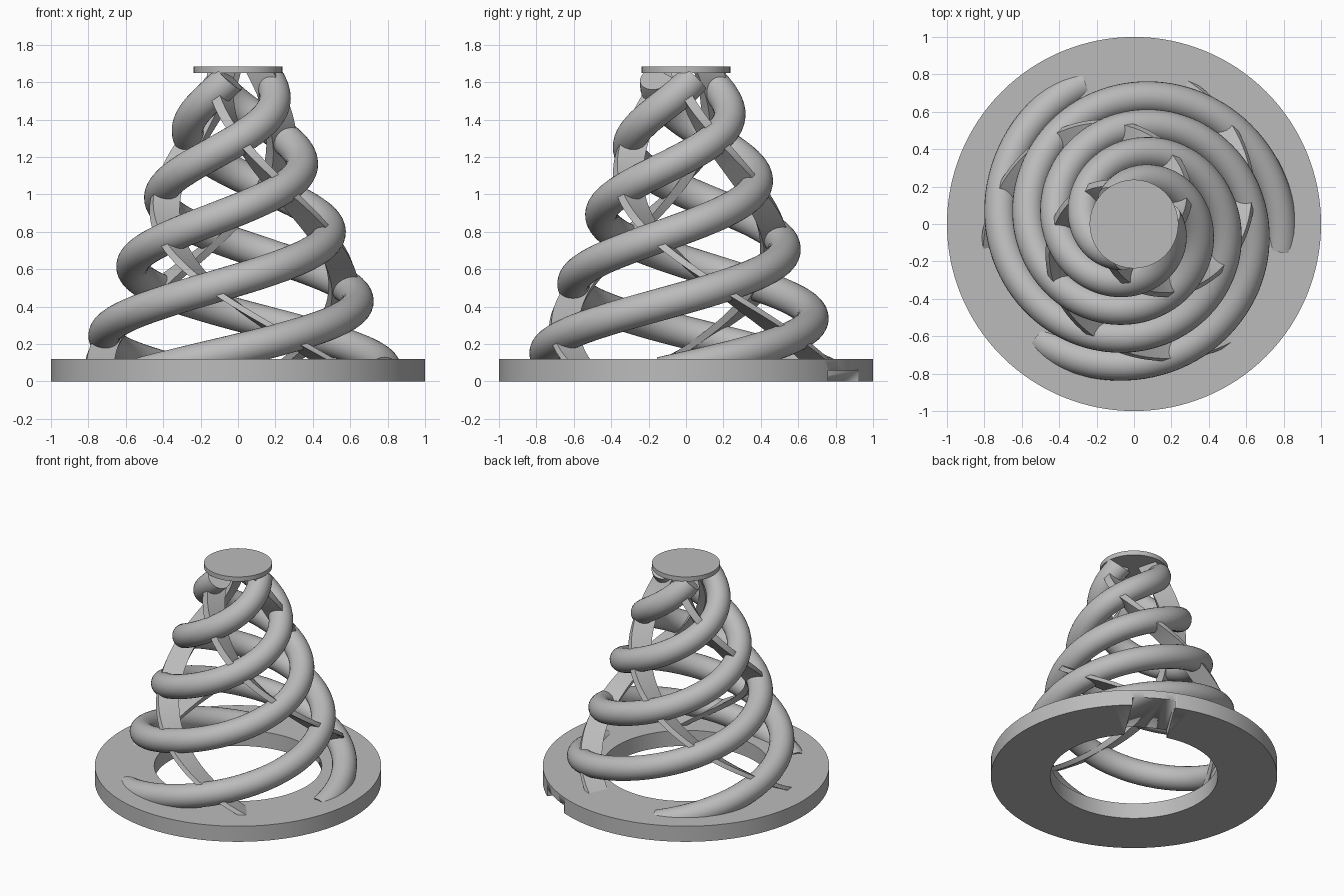
import bpy
import bmesh
from math import cos, sin, pi, radians
from mathutils import Vector, Matrix

if "Cube" in bpy.data.objects:
    bpy.data.objects.remove(bpy.data.objects["Cube"], do_unlink=True)

BASE_TOP, PLATE_BOTTOM, HEIGHT = 0.12, 1.65, 1.685

grey = bpy.data.materials.new("plain_grey")
grey.use_nodes = True
grey.diffuse_color = (0.5, 0.5, 0.5, 1)
grey.node_tree.nodes["Principled BSDF"].inputs["Base Color"].default_value = grey.diffuse_color


def finish(bm, name, angle=35):
    bmesh.ops.recalc_face_normals(bm, faces=bm.faces)
    mesh = bpy.data.meshes.new(name)
    bm.to_mesh(mesh)
    bm.free()
    obj = bpy.data.objects.new(name, mesh)
    bpy.context.collection.objects.link(obj)
    mesh.materials.append(grey)
    bpy.ops.object.select_all(action="DESELECT")
    obj.select_set(True)
    bpy.context.view_layer.objects.active = obj
    bpy.ops.object.shade_smooth_by_angle(angle=radians(angle))
    return obj


def sweep(name, path, section, upright, low, high, steps=150):
    """Sweep a section along a path; clamp it between two heights."""
    bm = bmesh.new()
    rings = []
    for i in range(steps + 1):
        t = i / steps
        p = path(t)
        radial = Vector((p.x, p.y, 0)).normalized()
        if upright:
            side = Vector((-radial.y, radial.x, 0))
        else:
            side = (path(t + 0.001) - path(t - 0.001)).cross(radial).normalized()
        ring = []
        for a, b in section:
            v = p + radial * a + side * b
            v.z = min(max(v.z, low), high)
            ring.append(bm.verts.new(v))
        rings.append(ring)
    n = len(section)
    for r0, r1 in zip(rings, rings[1:]):
        for k in range(n):
            bm.faces.new((r0[k], r0[(k + 1) % n], r1[(k + 1) % n], r1[k]))
    bm.faces.new(rings[0])
    bm.faces.new(rings[-1])
    return finish(bm, name)


def cone_path(start, turn, z0, z1):
    """Spiral on the cone; turn is degrees per unit of height."""
    def path(t):
        z = z0 + (z1 - z0) * t
        a = radians(start + turn * z)
        r = 0.815 - 0.4 * z
        return Vector((r * cos(a), r * sin(a), z))
    return path


# Base ring
bm = bmesh.new()
corners = [(0.585, 0), (1, 0), (1, BASE_TOP), (0.585, BASE_TOP)]
vs = [bm.verts.new((r, 0, z)) for r, z in corners]
es = [bm.edges.new((vs[i], vs[(i + 1) % 4])) for i in range(4)]
bmesh.ops.spin(bm, geom=vs + es, axis=(0, 0, 1), cent=(0, 0, 0),
               angle=2 * pi, steps=128)
bmesh.ops.remove_doubles(bm, verts=bm.verts, dist=0.0001)
base = finish(bm, "base_ring")

# Radial channel under the base
bm = bmesh.new()
bmesh.ops.create_cube(bm, size=1, matrix=Matrix.Rotation(radians(58), 4, "Z")
                      @ Matrix.Translation((0.8, 0, 0))
                      @ Matrix.Diagonal((0.7, 0.3, 0.12, 1)))
cutter = finish(bm, "channel_cutter")
cutter.hide_render = True
cut = base.modifiers.new("channel", "BOOLEAN")
cut.operation = "DIFFERENCE"
cut.solver = "EXACT"
cut.object = cutter
bpy.context.view_layer.objects.active = base
bpy.ops.object.modifier_apply(modifier=cut.name)
bpy.data.objects.remove(cutter, do_unlink=True)

# Top plate
bm = bmesh.new()
bmesh.ops.create_cone(bm, cap_ends=True, segments=96, radius1=0.237, radius2=0.237,
                      depth=HEIGHT - PLATE_BOTTOM,
                      matrix=Matrix.Translation((0, 0, (HEIGHT + PLATE_BOTTOM) / 2)))
finish(bm, "top_plate")

# Three rising tubes and three ribs winding the other way
circle = [(0.087 * cos(2 * pi * k / 28), 0.087 * sin(2 * pi * k / 28)) for k in range(28)]
strip = [(-0.1, -0.03), (0.05, -0.03), (0.05, 0.03), (-0.1, 0.03)]
for i in range(3):
    sweep(f"spiral_tube_{i + 1}", cone_path(120 * i - 24, 320, 0.045, 1.62),
          circle, False, 0.07, PLATE_BOTTOM + 0.01)
    sweep(f"counter_rib_{i + 1}", cone_path(120 * i + 83, -132, 0.1, 1.655),
          strip, True, 0.1, PLATE_BOTTOM + 0.01)
